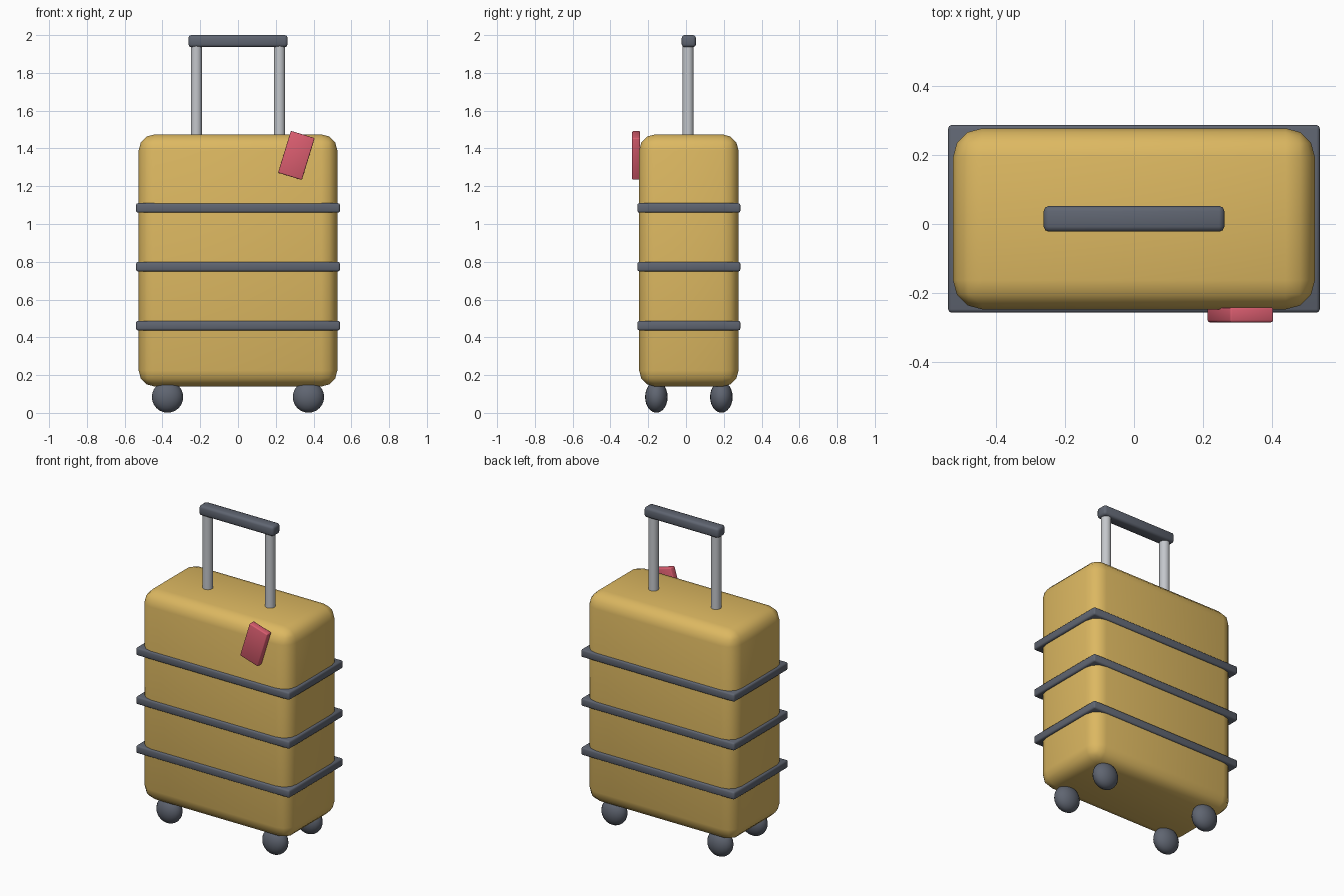
import bpy, math

if "Cube" in bpy.data.objects:
    bpy.data.objects.remove(bpy.data.objects["Cube"])

YC = 0.015  # depth centre of the suitcase


def material(name, rgb):
    m = bpy.data.materials.new(name)
    m.diffuse_color = (*rgb, 1)
    m.use_nodes = True
    m.node_tree.nodes["Principled BSDF"].inputs["Base Color"].default_value = m.diffuse_color
    return m


yellow = material("mustard_shell", (0.72, 0.48, 0.12))
grey = material("dark_grey_rubber", (0.115, 0.13, 0.165))
silver = material("silver_metal", (0.55, 0.57, 0.60))
red = material("coral_red", (0.70, 0.11, 0.16))


def finish(name, mat, angle=50):
    ob = bpy.context.object
    ob.name = name
    ob.data.materials.append(mat)
    bpy.ops.object.shade_smooth_by_angle(angle=math.radians(angle))
    return ob


def box(name, mat, centre, size, bevel, segments=2, tilt=0):
    bpy.ops.mesh.primitive_cube_add(size=1, location=centre)
    ob = bpy.context.object
    ob.scale = size
    bpy.ops.object.transform_apply(location=False, rotation=False, scale=True)
    ob.rotation_euler.y = tilt
    mod = ob.modifiers.new("rounded_edges", "BEVEL")
    mod.width = bevel
    mod.segments = segments
    bpy.ops.object.modifier_apply(modifier=mod.name)
    return finish(name, mat)


# Shell
box("shell", yellow, (0, YC, 0.807), (1.052, 0.526, 1.335), 0.085, 3)

# Straps around the shell
for i, z in enumerate((0.462, 0.774, 1.085)):
    box(f"strap_{i + 1}", grey, (0, YC, z), (1.08, 0.545, 0.05), 0.01)

# Pull handle: two poles and a grip
for side, x in (("left", -0.22), ("right", 0.22)):
    bpy.ops.mesh.primitive_cylinder_add(vertices=20, radius=0.03, depth=0.60,
                                        location=(x, YC - 0.004, 1.67))
    finish(f"handle_pole_{side}", silver)
box("handle_grip", grey, (0, YC, 1.968), (0.525, 0.075, 0.064), 0.015)

# Wheels, flattened front to back
for side, x in (("left", -0.373), ("right", 0.373)):
    for end, y in (("front", -0.172), ("back", 0.172)):
        bpy.ops.mesh.primitive_uv_sphere_add(segments=20, ring_count=12, radius=0.083,
                                             location=(x, YC + y, 0.084))
        bpy.context.object.scale.y = 0.72
        bpy.ops.object.transform_apply(location=False, rotation=False, scale=True)
        finish(f"wheel_{end}_{side}", grey)

# Luggage tag hanging at an angle on the front
box("luggage_tag", red, (0.309, -0.264, 1.363), (0.132, 0.043, 0.232), 0.006, 2,
    math.radians(17))
